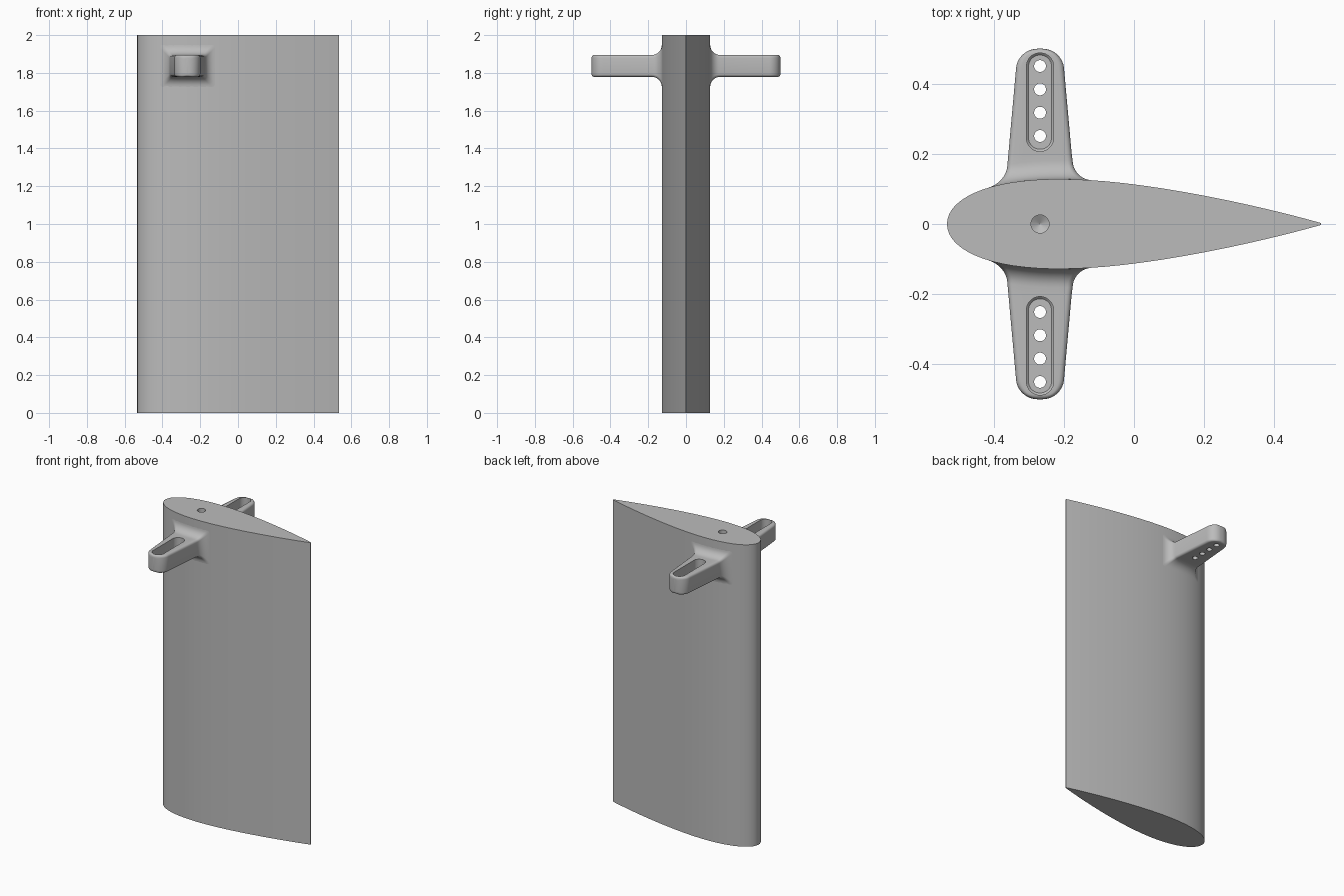
import bpy, bmesh
from math import pi, cos, sin, sqrt, radians

cube = bpy.data.objects.get("Cube")
if cube:
    bpy.data.objects.remove(cube, do_unlink=True)

grey = bpy.data.materials.new("plain grey")
grey.use_nodes = True
colour = (0.5, 0.5, 0.5, 1)
grey.diffuse_color = colour
grey.node_tree.nodes["Principled BSDF"].inputs["Base Color"].default_value = colour

CHORD, THICK = 1.067, 0.24
PIVOT_X = -0.268
ARM_Z, ARM_H = 1.837, 0.058      # arm mid height and half height
FILLET, EDGE, TIP_R, TIP_Y = 0.053, 0.015, 0.062, 0.5


def loft(name, rings):
    """Skin a list of equal-length rings and cap both ends."""
    bm = bmesh.new()
    loops = [[bm.verts.new(p) for p in ring] for ring in rings]
    n = len(loops[0])
    for a, b in zip(loops, loops[1:]):
        for i in range(n):
            j = (i + 1) % n
            bm.faces.new((a[i], a[j], b[j], b[i]))
    bm.faces.new(loops[0])
    bm.faces.new(loops[-1])
    bmesh.ops.recalc_face_normals(bm, faces=bm.faces)
    mesh = bpy.data.meshes.new(name)
    bm.to_mesh(mesh)
    bm.free()
    mesh.materials.append(grey)
    obj = bpy.data.objects.new(name, mesh)
    bpy.context.collection.objects.link(obj)
    return obj


def activate(obj):
    bpy.ops.object.select_all(action="DESELECT")
    obj.select_set(True)
    bpy.context.view_layer.objects.active = obj


def cut(obj, cutter):
    mod = obj.modifiers.new("cut", "BOOLEAN")
    mod.operation, mod.solver, mod.object = "DIFFERENCE", "EXACT", cutter
    activate(obj)
    bpy.ops.object.modifier_apply(modifier=mod.name)
    bpy.data.objects.remove(cutter, do_unlink=True)


def finish(obj):
    activate(obj)
    bpy.ops.object.shade_smooth_by_angle(angle=radians(30))


def half_thickness(x):
    t = min(max(x / CHORD + 0.5, 0), 1)
    return 5 * THICK * CHORD * (0.2969 * sqrt(t) - 0.126 * t - 0.3516 * t**2
                                + 0.2843 * t**3 - 0.1015 * t**4)


def stadium(y0, y1, r, z, n=24):
    """Slot outline about the pivot line; a circle when y0 equals y1."""
    pts = []
    for k in range(n):
        a = 2 * pi * (k + 0.5) / n
        pts.append((PIVOT_X + r * cos(a), (y1 if a < pi else y0) + r * sin(a), z))
    return pts


# Symmetric foil body
N = 40
xs = [-CHORD / 2 * cos(pi * k / N) for k in range(N + 1)]
outline = [(x, half_thickness(x)) for x in reversed(xs)]
outline += [(x, -half_thickness(x)) for x in xs[1:]]
body = loft("foil_body", [[(x, y, z) for x, y in outline] for z in (0, 2)])

# Blind pivot hole with a conical floor
cut(body, loft("pivot_cutter", [stadium(0, 0, r, z) for r, z in
                                ((0.026, 2.1), (0.026, 1.9), (0.001, 1.885))]))
finish(body)


def section(w, h):
    """Rounded rectangle as (x, z) offsets."""
    r = min(EDGE, w * 0.9, h * 0.9)
    pts = []
    for q, (sx, sz) in enumerate(((1, 1), (-1, 1), (-1, -1), (1, -1))):
        # extra points along the flats let the root follow the curved wall
        for k in range(5):
            a = pi / 2 * (q + k / 4)
            pts.append((sx * (w - r) + r * cos(a), sz * (h - r) + r * sin(a)))
        if q in (0, 2):
            for k in range(1, 6):
                pts.append((sx * (w - r) * (1 - k / 3), sz * h))
    return pts


def arm_width(y):
    return 0.093 - 0.09 * (y - 0.17)


def build_arm(name, side):
    rings = []
    # Filleted root that follows the wall of the foil
    steps = [-0.02] + [FILLET * (1 - cos(pi / 2 * k / 8)) for k in range(9)]
    for s in steps:
        e = FILLET - max(s, 0)
        flare = FILLET - sqrt(max(FILLET**2 - e**2, 0))
        ring = []
        for dx, dz in section(arm_width(0.17) + flare, ARM_H + flare):
            x = PIVOT_X + dx
            ring.append((x, side * (half_thickness(x) + s), ARM_Z + dz))
        rings.append(ring)
    # Tapered blade with a rounded tip
    ys = [0.2, 0.3, TIP_Y - TIP_R]
    ys += [TIP_Y - TIP_R * (1 - sin(pi / 2 * k / 12)) for k in range(1, 13)]
    for y in ys:
        d = max(y - (TIP_Y - TIP_R), 0)
        w = arm_width(min(y, TIP_Y - TIP_R)) - TIP_R + sqrt(max(TIP_R**2 - d**2, 0))
        e = max(EDGE - (TIP_Y - y), 0)
        h = ARM_H - EDGE + sqrt(max(EDGE**2 - e**2, 0))
        rings.append([(PIVOT_X + dx, side * y, ARM_Z + dz) for dx, dz in section(w, h)])
    arm = loft(name, rings)

    # Recessed slot with a row of through holes
    y0, y1 = sorted((side * 0.246, side * 0.449))
    floor = ARM_Z - ARM_H + 0.035
    cut(arm, loft("slot_cutter", [stadium(y0, y1, r, z) for r, z in
                                  ((0.039, 2.1), (0.039, floor + 0.006), (0.033, floor))]))
    for k in range(4):
        y = side * (0.251 + 0.0665 * k)
        cut(arm, loft("hole_cutter", [stadium(y, y, 0.017, z) for z in (1.7, 1.87)]))
    finish(arm)


build_arm("front_arm", -1)
build_arm("back_arm", 1)
